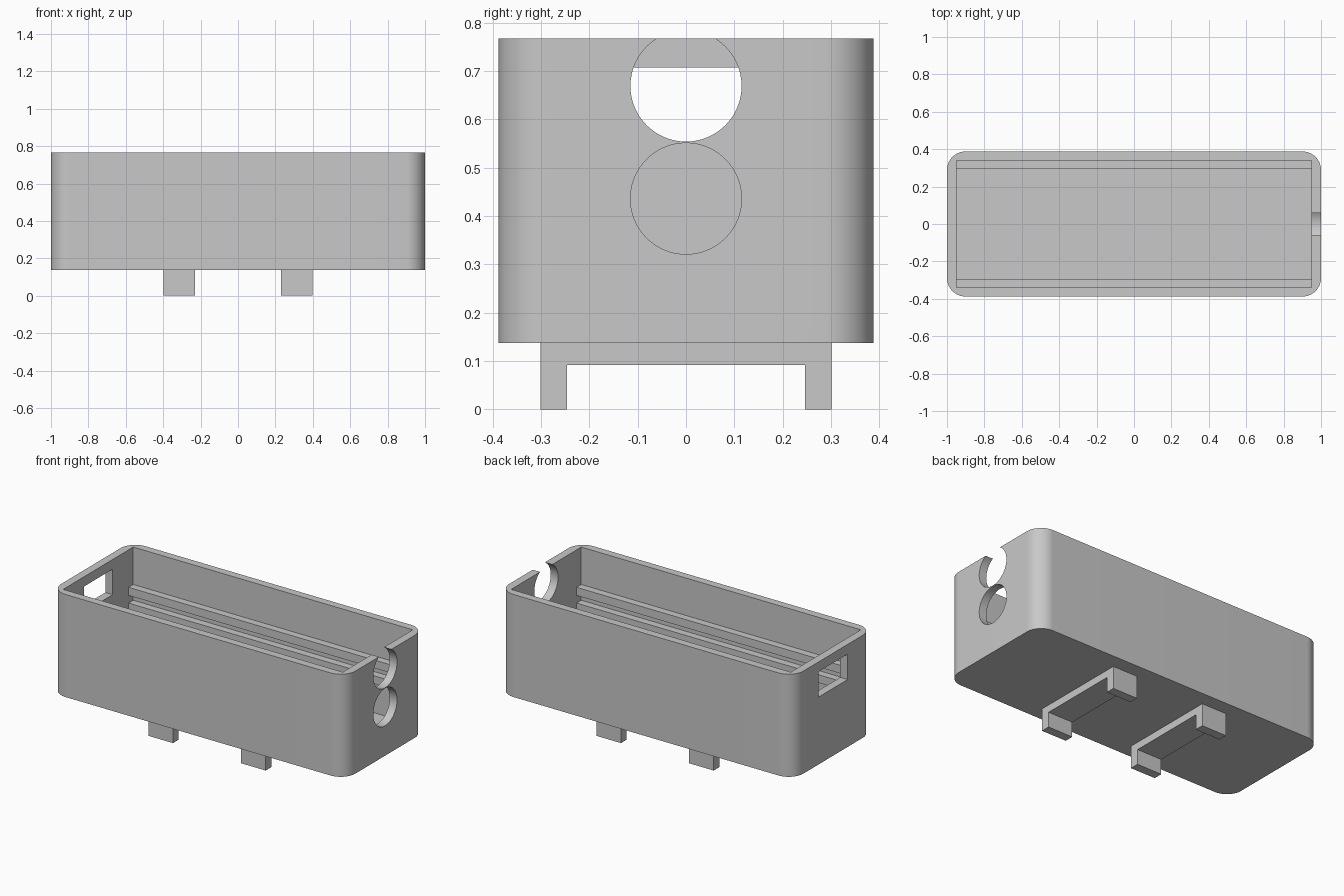
import bpy, bmesh, math

default_cube = bpy.data.objects.get("Cube")
if default_cube:
    bpy.data.objects.remove(default_cube, do_unlink=True)

grey = bpy.data.materials.new("light grey plastic")
grey.use_nodes = True
colour = (0.58, 0.58, 0.58, 1)
grey.diffuse_color = colour
grey.node_tree.nodes["Principled BSDF"].inputs["Base Color"].default_value = colour


def finish(bm, name):
    mesh = bpy.data.meshes.new(name)
    bmesh.ops.recalc_face_normals(bm, faces=bm.faces)
    bm.to_mesh(mesh)
    bm.free()
    mesh.materials.append(grey)
    obj = bpy.data.objects.new(name, mesh)
    bpy.context.collection.objects.link(obj)
    return obj


def box(name, x, y, z, corner=0):
    """Box from (min, max) ranges, with optional rounded upright corners."""
    bm = bmesh.new()
    bmesh.ops.create_cube(bm, size=1)
    for v in bm.verts:
        v.co = [r[1] if c > 0 else r[0] for c, r in zip(v.co, (x, y, z))]
    if corner:
        upright = [e for e in bm.edges
                   if abs(e.verts[0].co.z - e.verts[1].co.z) > 0.1]
        bmesh.ops.bevel(bm, geom=upright, offset=corner, segments=20,
                        profile=0.5, affect='EDGES')
    return finish(bm, name)


def round_cutter(name, z):
    bm = bmesh.new()
    bmesh.ops.create_cone(bm, cap_ends=True, segments=64,
                          radius1=0.115, radius2=0.115, depth=0.2)
    obj = finish(bm, name)
    obj.rotation_euler.y = math.pi / 2
    obj.location = (1, 0, z)
    return obj


# Rounded enclosure, hollowed and pierced at both ends
shell = box("enclosure", (-1, 1), (-0.388, 0.388), (0.137, 0.767), 0.1)
cutters = [
    box("cavity_cutter", (-0.95, 0.95), (-0.34, 0.34), (0.187, 0.9)),
    box("window_cutter", (-1.1, -0.9), (-0.14, 0.14), (0.551, 0.707)),
    round_cutter("upper_hole_cutter", 0.669),
    round_cutter("lower_hole_cutter", 0.436),
]
bpy.context.view_layer.objects.active = shell
for cutter in cutters:
    cutter.hide_render = True
    mod = shell.modifiers.new(cutter.name, 'BOOLEAN')
    mod.operation = 'DIFFERENCE'
    mod.solver = 'EXACT'
    mod.object = cutter
    bpy.context.view_layer.update()
    bpy.ops.object.modifier_apply(modifier=mod.name)
for cutter in cutters:
    bpy.data.objects.remove(cutter, do_unlink=True)

bpy.ops.object.select_all(action='DESELECT')
shell.select_set(True)
bpy.ops.object.shade_smooth_by_angle(angle=math.radians(30))

# Paired board rails along the long inner walls
for side, y in (("front", (-0.345, -0.295)), ("back", (0.295, 0.345))):
    box(side + "_upper_rail", (-0.95, 0.95), y, (0.487, 0.537))
    box(side + "_lower_rail", (-0.95, 0.95), y, (0.39, 0.44))

# Mounting brackets: a crossbar with a leg at each end
for side, s in (("right", -1), ("left", 1)):
    x = (s * 0.315 - 0.084, s * 0.315 + 0.084)
    box(side + "_bracket_bar", x, (-0.301, 0.301), (0.092, 0.137))
    box(side + "_bracket_front_leg", x, (-0.301, -0.246), (0, 0.092))
    box(side + "_bracket_back_leg", x, (0.246, 0.301), (0, 0.092))
